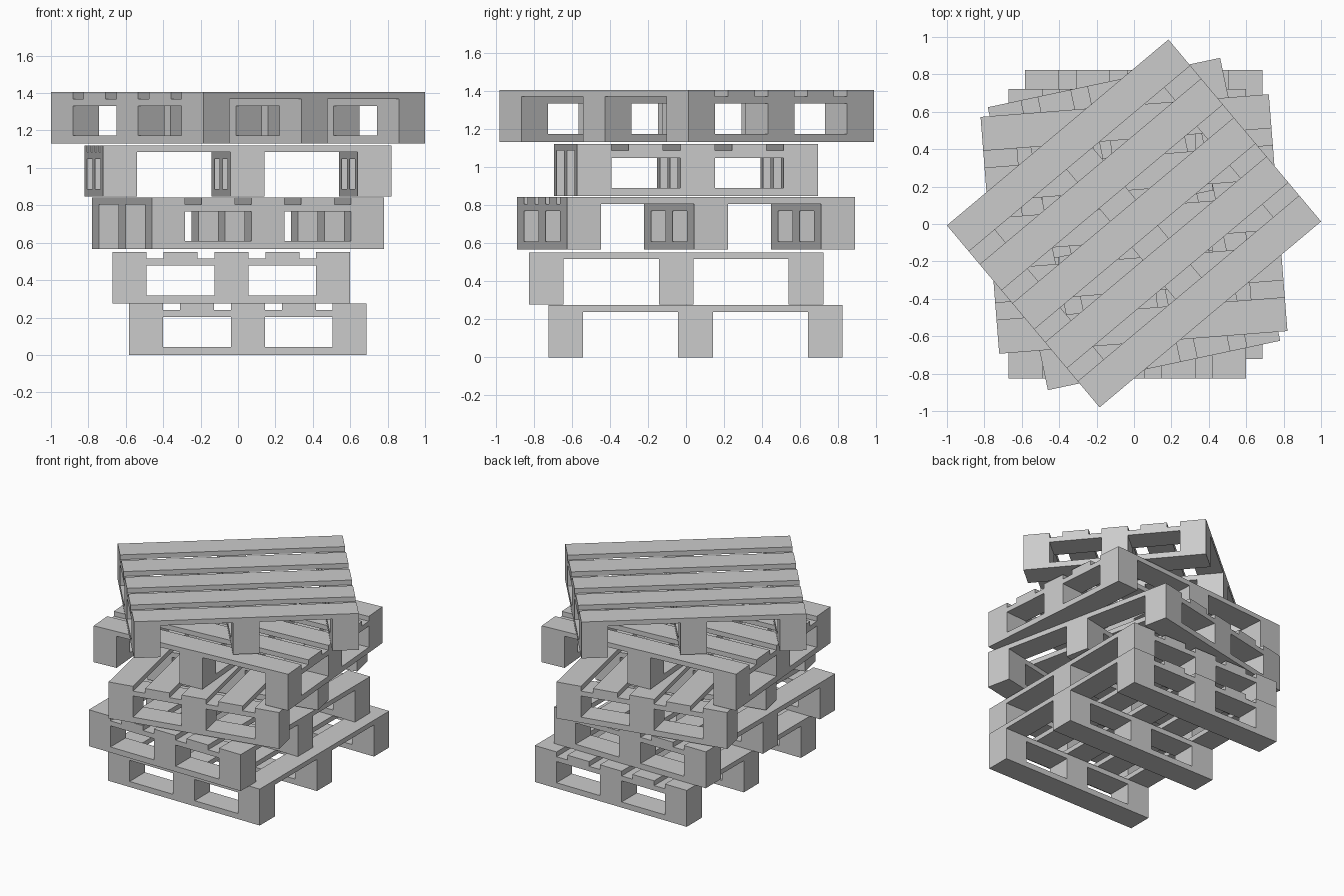
import bpy, bmesh, math
from itertools import accumulate, product
from mathutils import Vector

if "Cube" in bpy.data.objects:
    bpy.data.objects.remove(bpy.data.objects["Cube"])

BLOCK, GAP, SPAN = 0.182, 0.09, 0.5
# Cell boundaries: board/gap across the width, block/opening along the length, layers in height
xs = list(accumulate([-0.635] + [BLOCK, GAP] * 4 + [BLOCK]))
ys = list(accumulate([-0.773] + [BLOCK, SPAN] * 2 + [BLOCK]))
zs = [0, 0.042, 0.202, 0.239, 0.275]
CUTS = (xs, ys, zs)


def solid(i, j, k):
    """True where the pallet has wood in this cell."""
    if not (0 <= i < 9 and 0 <= j < 5 and 0 <= k < 4):
        return False
    if k == 3:                      # deck boards run lengthwise
        return i % 2 == 0
    if k == 1:                      # nine blocks
        return j % 2 == 0 and i % 4 == 0
    return j % 2 == 0               # runners below, stringers above


def pallet_mesh():
    bm = bmesh.new()
    for cell in product(range(9), range(5), range(4)):
        if not solid(*cell):
            continue
        for axis, side in product(range(3), (0, 1)):
            near = list(cell)
            near[axis] += 2 * side - 1
            if solid(*near):
                continue
            u, v = (axis + 1) % 3, (axis + 2) % 3
            corners = []
            for du, dv in ((0, 0), (1, 0), (1, 1), (0, 1)):
                idx = list(cell)
                idx[axis] += side
                idx[u] += du
                idx[v] += dv
                corners.append(Vector([CUTS[a][idx[a]] for a in range(3)]))
            if not side:
                corners.reverse()
            bm.faces.new([bm.verts.new(c) for c in corners])
    bmesh.ops.remove_doubles(bm, verts=bm.verts, dist=0.0005)
    bmesh.ops.dissolve_limit(bm, angle_limit=0.01, verts=bm.verts, edges=bm.edges)
    me = bpy.data.meshes.new("pallet")
    bm.to_mesh(me)
    bm.free()
    return me


# Stack of pallets: name, x, y, z, turn in degrees
mesh = pallet_mesh()
for name, x, y, z, turn in (
    ("pallet_bottom", 0.053, 0.05, 0, 0),
    ("pallet_second", -0.035, -0.052, 0.276, 0),
    ("pallet_third", 0, 0, 0.566, 12),
    ("pallet_fourth", 0, 0, 0.846, -85.5),
    ("pallet_top", 0, 0.003, 1.13, -50),
):
    ob = bpy.data.objects.new(name, mesh)
    ob.location = (x, y, z)
    ob.rotation_euler.z = math.radians(turn)
    bpy.context.collection.objects.link(ob)
